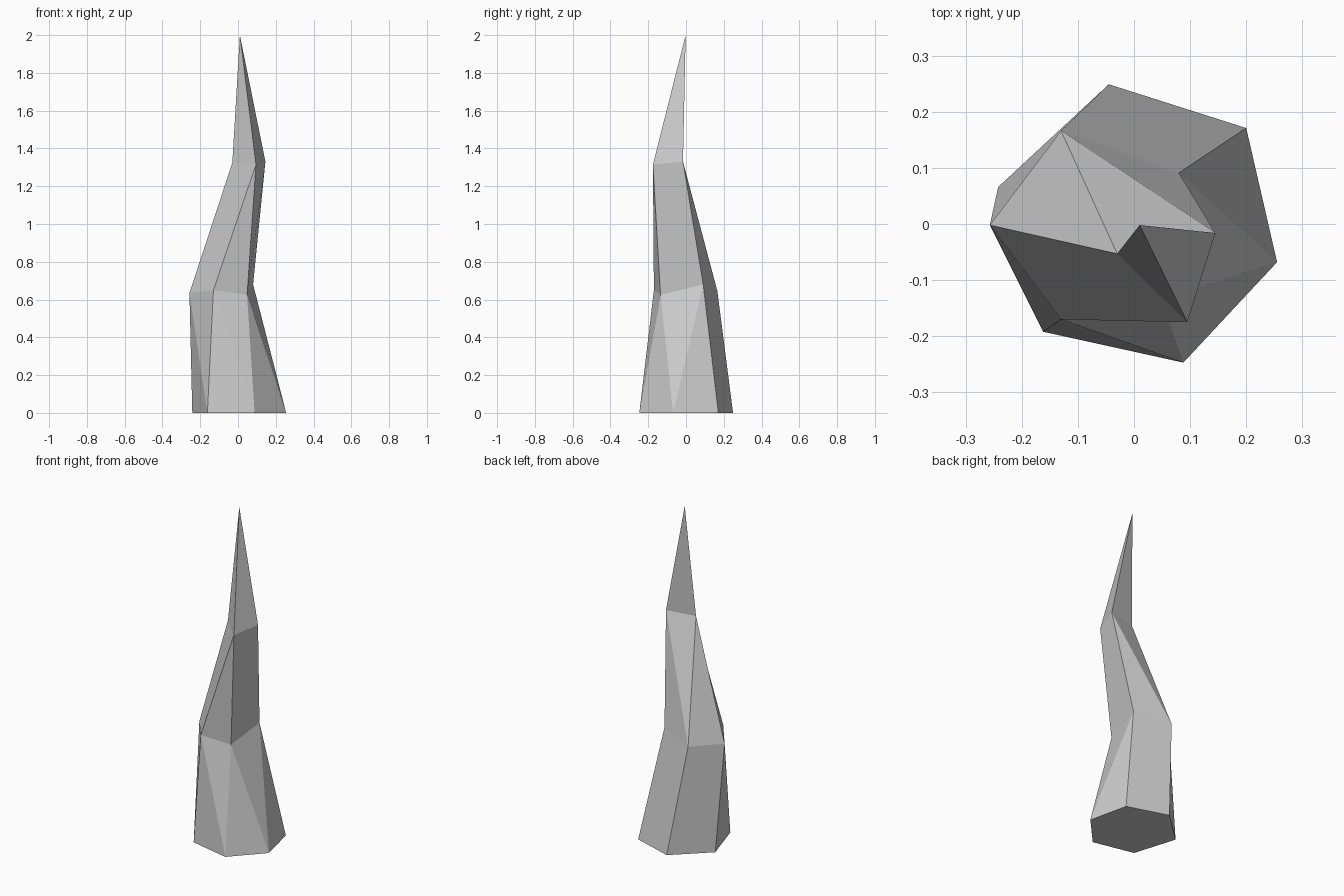
import bpy, bmesh

if "Cube" in bpy.data.objects:
    bpy.data.objects.remove(bpy.data.objects["Cube"])

# Cross-sections from the ground up, each counter-clockwise seen from above
RINGS = [
    [(.255, -.068, 0), (.2, .171, 0), (-.045, .249, 0),
     (-.242, .066, 0), (-.162, -.192, 0), (.088, -.247, 0)],
    [(.08, .091, .68), (-.13, .166, .645), (-.257, -.002, .635),
     (-.13, -.17, .65), (.048, -.135, .625)],
    [(.145, -.016, 1.33), (-.03, -.053, 1.325), (.095, -.175, 1.315)],
    [(.01, -.002, 2.0)],
]
# How each pair of rings is stitched: L steps along the lower ring,
# U along the upper ring (triangles), Q along both (quad)
STITCHES = ["LQQLULULU", "LULQLQ", "LLL"]


def stitch(bm, low, up, steps):
    i = j = 0
    for step in steps:
        a, d = low[i % len(low)], up[j % len(up)]
        i += step in "LQ"
        j += step in "UQ"
        b, c = low[i % len(low)], up[j % len(up)]
        bm.faces.new(list(dict.fromkeys((a, b, c, d))))


# Crooked, tapering low-poly spike
bm = bmesh.new()
rings = [[bm.verts.new(p) for p in ring] for ring in RINGS]
for low, up, steps in zip(rings, rings[1:], STITCHES):
    stitch(bm, low, up, steps)

# Flat base
bm.faces.new(rings[0][::-1])
bmesh.ops.recalc_face_normals(bm, faces=bm.faces)

mesh = bpy.data.meshes.new("spike")
bm.to_mesh(mesh)
bm.free()
bpy.context.collection.objects.link(bpy.data.objects.new("spike", mesh))
